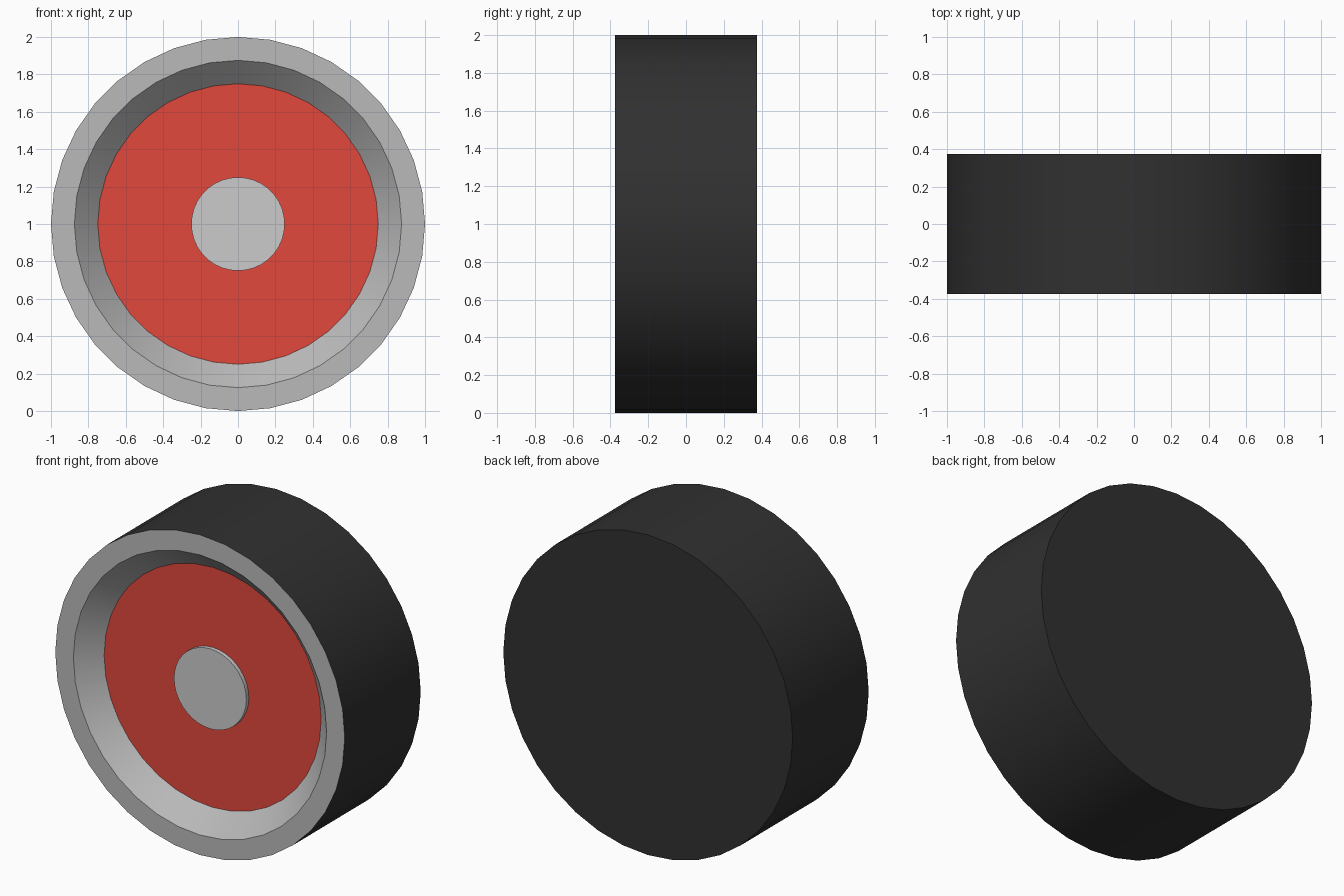
import bpy, bmesh, math

if "Cube" in bpy.data.objects:
    bpy.data.objects.remove(bpy.data.objects["Cube"])

SIDES = 36


def lathe(name, profile, color=None, cap_back=False, cap_front=False):
    """Revolve (radius, y) points, ordered back to front, about the wheel axle."""
    bm = bmesh.new()
    rings = []
    for r, y in profile:
        ring = []
        for j in range(SIDES):
            a = 2 * math.pi * j / SIDES
            ring.append(bm.verts.new((r * math.cos(a), y, r * math.sin(a))))
        rings.append(ring)
    for p, q in zip(rings, rings[1:]):
        for j in range(SIDES):
            k = (j + 1) % SIDES
            bm.faces.new((p[j], p[k], q[k], q[j]))
    if cap_back:
        bm.faces.new(rings[0][::-1])
    if cap_front:
        bm.faces.new(rings[-1])
    mesh = bpy.data.meshes.new(name)
    bm.to_mesh(mesh)
    bm.free()
    obj = bpy.data.objects.new(name, mesh)
    obj.location.z = 1
    bpy.context.collection.objects.link(obj)
    if color:
        mat = bpy.data.materials.new(name + "_color")
        mat.diffuse_color = (*color, 1)
        mat.use_nodes = True
        mat.node_tree.nodes["Principled BSDF"].inputs["Base Color"].default_value = mat.diffuse_color
        mesh.materials.append(mat)
    bpy.ops.object.select_all(action='DESELECT')
    obj.select_set(True)
    bpy.context.view_layer.objects.active = obj
    bpy.ops.object.shade_smooth_by_angle(angle=math.radians(30))
    return obj


# Black tread and closed back
lathe("tyre", [(1, 0.375), (1, -0.375)], (0.03, 0.03, 0.03), cap_back=True)

# Grey front ring with sloped inner wall
lathe("rim", [(1, -0.375), (0.875, -0.375), (0.75, -0.25)], (0.49, 0.49, 0.49))

# Recessed red plate
lathe("face_plate", [(0.75, -0.25), (0.25, -0.25)], (0.76, 0.065, 0.045))

# Slightly raised centre hub
lathe("hub", [(0.25, -0.25), (0.25, -0.275)], cap_front=True)
